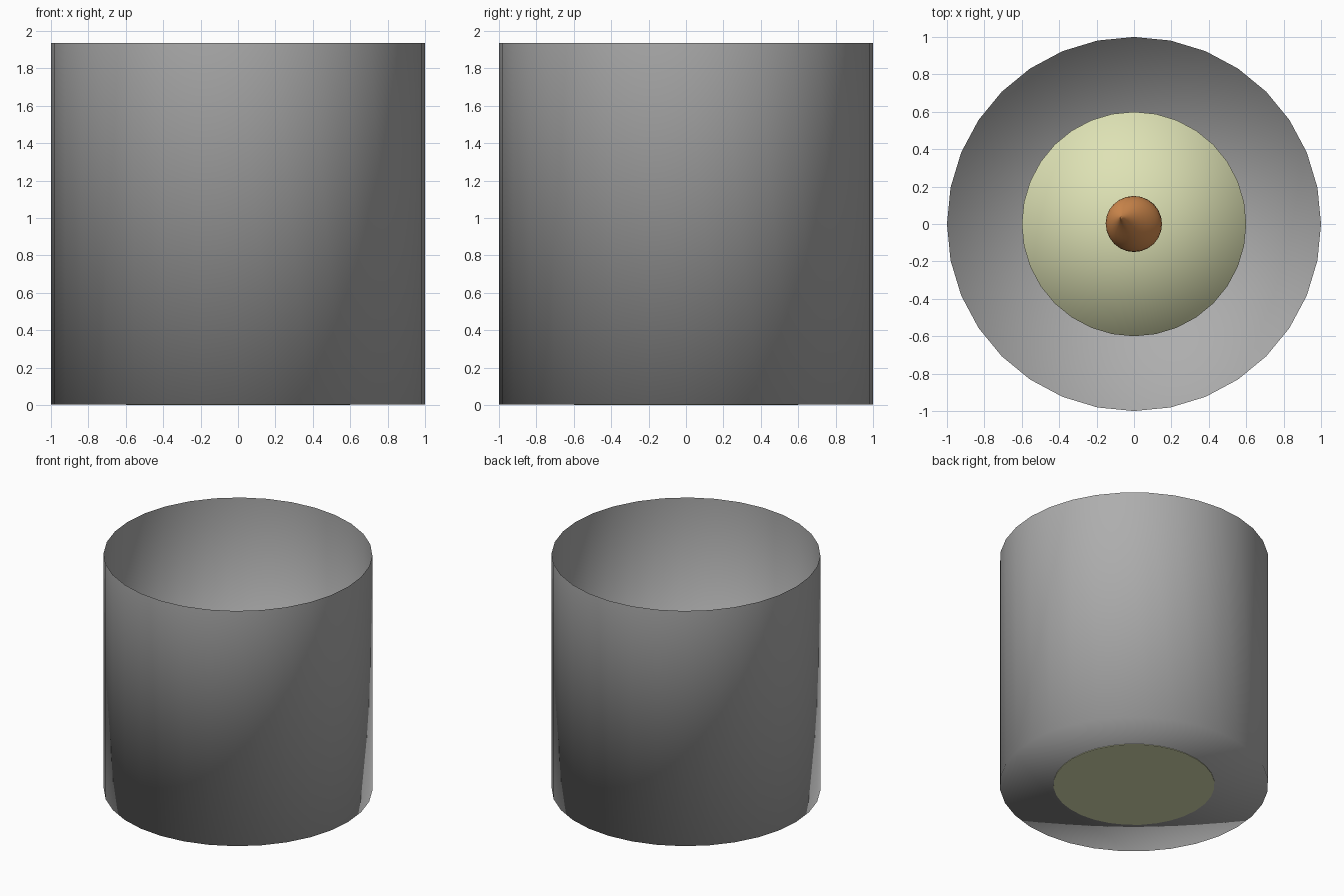
import bpy
import bmesh
from math import sin, cos, pi

cube = bpy.data.objects.get("Cube")
if cube:
    bpy.data.objects.remove(cube, do_unlink=True)


def make_material(name, rgb):
    mat = bpy.data.materials.new(name)
    mat.use_nodes = True
    mat.diffuse_color = (*rgb, 1)
    mat.node_tree.nodes["Principled BSDF"].inputs["Base Color"].default_value = (*rgb, 1)
    return mat


def lathe(name, profile, sides, mat, bend=lambda t: (0, 0)):
    """Revolve (radius, z) points; radius 0 makes a pole, bend shifts each ring."""
    bm = bmesh.new()
    rings = []
    for i, (r, z) in enumerate(profile):
        dx, dy = bend(i / (len(profile) - 1))
        count = sides if r > 0 else 1
        rings.append([bm.verts.new((dx + r * sin(2 * pi * k / sides),
                                    dy + r * cos(2 * pi * k / sides), z))
                      for k in range(count)])
    for low, high in zip(rings, rings[1:]):
        for k in range(sides):
            n = (k + 1) % sides
            if len(low) == 1:
                bm.faces.new((low[0], high[k], high[n]))
            elif len(high) == 1:
                bm.faces.new((low[k], high[0], low[n]))
            else:
                bm.faces.new((low[k], high[k], high[n], low[n]))
    for face in bm.faces:
        face.smooth = True
        face.normal_update()
    # profiles run bottom to top, so side faces must look outwards
    side = max(bm.faces, key=lambda f: f.calc_area() * (1 - abs(f.normal.z)))
    centre = side.calc_center_median()
    bmesh.ops.recalc_face_normals(bm, faces=bm.faces)
    side.normal_update()
    if side.normal.x * centre.x + side.normal.y * centre.y < 0:
        bmesh.ops.reverse_faces(bm, faces=bm.faces)
    mesh = bpy.data.meshes.new(name)
    bm.to_mesh(mesh)
    bm.free()
    mesh.materials.append(mat)
    obj = bpy.data.objects.new(name, mesh)
    bpy.context.collection.objects.link(obj)
    return obj


grey = make_material("grey glass", (0.42, 0.42, 0.42))
cream = make_material("cream wax", (0.73, 0.76, 0.46))
orange = make_material("orange flame", (0.68, 0.27, 0.08))

# Open thin-walled cup, smooth all the way under its base
lathe("cup", [(0, 0.004), (1, 0.004), (1, 1.935)], 32, grey)

# Candle standing in the cup, with a flat underside
candle = lathe("candle", [(0, 0), (0.6, 0), (0.6, 0.95), (0, 0.95)], 32, cream)
for edge in candle.data.edges:
    if all(candle.data.vertices[v].co.z < 0.01 for v in edge.vertices):
        edge.use_edge_sharp = True

# Teardrop flame with a tip leaning back and to one side
steps = 16
teardrop = []
for i in range(steps + 1):
    t = i / steps
    radius = 0.15 * sin(pi * t ** 0.62) ** (1 + 0.5 * t) if 0 < i < steps else 0
    teardrop.append((radius, 0.94 + 0.44 * t))
lathe("flame", teardrop, 24, orange,
      lambda t: (-0.075 * max(0, t - 0.35) / 0.65, 0.035 * max(0, t - 0.35) / 0.65))
